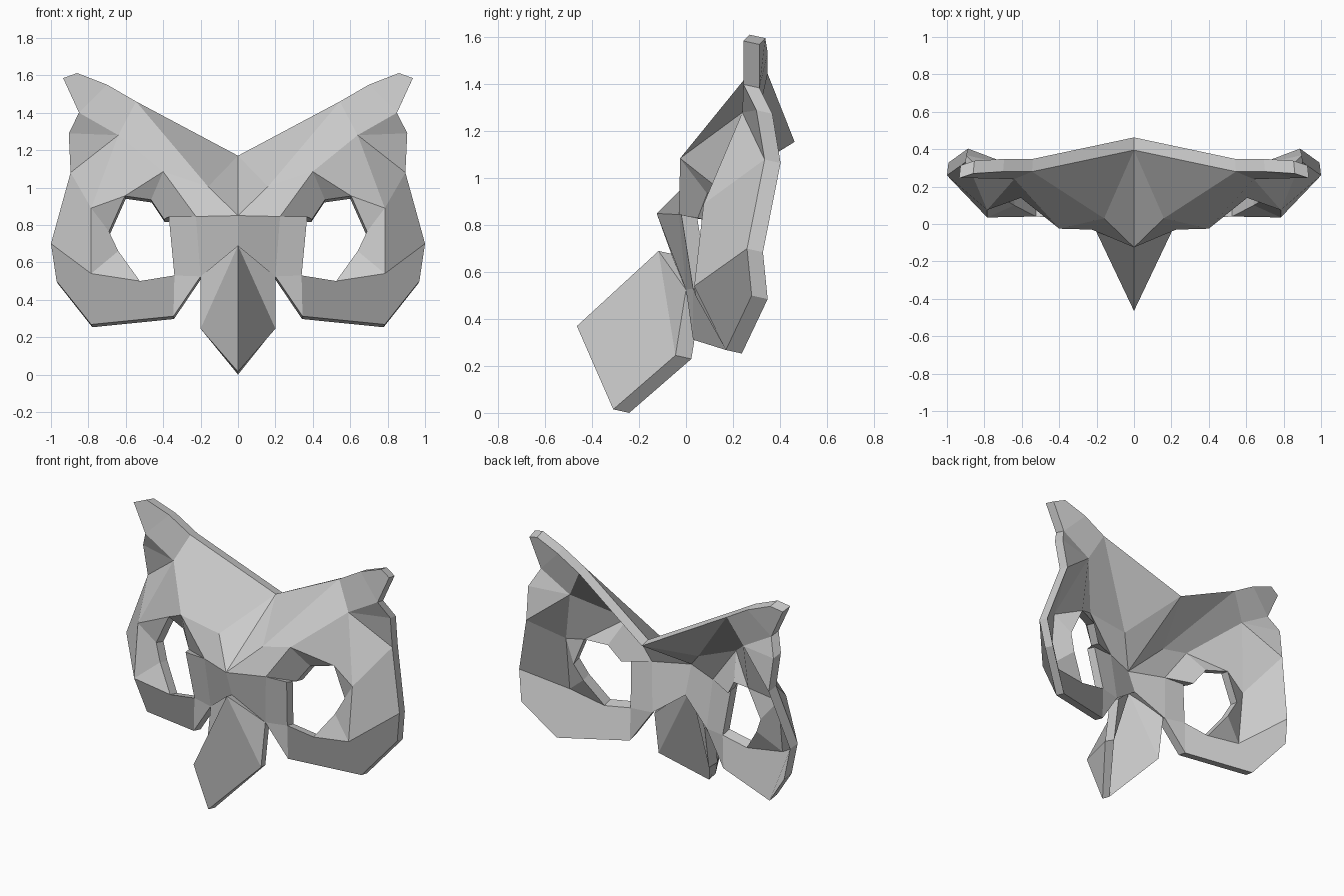
import bpy, bmesh

if "Cube" in bpy.data.objects:
    bpy.data.objects.remove(bpy.data.objects["Cube"])

grey = bpy.data.materials.new("mask_grey")
grey.diffuse_color = (0.6, 0.6, 0.6, 1)
grey.use_nodes = True
grey.node_tree.nodes["Principled BSDF"].inputs["Base Color"].default_value = grey.diffuse_color
DEPTH_Y, DROP_Z = 0.068, 0.015         # how far the shell is pulled back


class HalfShell:
    """Right half surface, mirrored across x and pulled back into a shell."""

    def __init__(self):
        self.bm = bmesh.new()
        self.v = {}

    def points(self, **pts):
        for key, co in pts.items():
            self.v[key] = self.bm.verts.new(co)

    def face(self, *keys):
        keys = list(dict.fromkeys(keys))
        self.bm.faces.new([self.v[k] for k in keys])

    def band(self, a, b):
        """Faces between two chains; a repeated point gives a triangle."""
        a, b = a.split(), b.split()
        for i in range(len(a) - 1):
            self.face(a[i], a[i + 1], b[i + 1], b[i])

    def fan(self, centre, chain):
        chain = chain.split()
        for p, q in zip(chain, chain[1:]):
            self.face(centre, p, q)

    def finish(self, name, taper):
        bm = self.bm
        half = bm.verts[:] + bm.edges[:] + bm.faces[:]
        bmesh.ops.mirror(bm, geom=half, axis='X', merge_dist=0.001)
        bmesh.ops.remove_doubles(bm, verts=bm.verts[:], dist=0.0005)
        bmesh.ops.recalc_face_normals(bm, faces=bm.faces[:])
        out = bmesh.ops.extrude_face_region(bm, geom=bm.faces[:], use_keep_orig=True)
        for g in out["geom"]:
            if isinstance(g, bmesh.types.BMVert):
                g.co.x *= taper
                g.co.y += DEPTH_Y
                g.co.z -= DROP_Z
        bmesh.ops.recalc_face_normals(bm, faces=bm.faces[:])
        mesh = bpy.data.meshes.new(name)
        bm.to_mesh(mesh)
        bm.free()
        mesh.materials.append(grey)
        bpy.context.collection.objects.link(bpy.data.objects.new(name, mesh))


mask = HalfShell()

# Forehead, brow and nose
mask.points(top=(0, .395, 1.17), bridge=(0, -.125, .85), nose=(0, -.06, .67))
mask.points(crest=(.545, .28, 1.46), ridge=(.16, .03, 1.005))
mask.points(brow_in=(.40, -.025, 1.085), brow_out=(.64, .24, 1.28))
mask.points(nose_side=(.225, -.03, .845), nostril=(.2, 0, .525))
mask.fan("top", "crest ridge bridge")
mask.band("crest ridge bridge", "brow_out brow_in nose_side")
mask.band("bridge nose", "nose_side nostril")

# Ear tuft
mask.points(ear0=(.70, .28, 1.55), ear1=(.86, .27, 1.612))
mask.points(ear2=(.935, .245, 1.585), ear3=(.85, .245, 1.40))
mask.band("ear1 ear0 crest", "ear2 ear3 brow_out")

# Temple and side panel
mask.points(temple0=(.905, .30, 1.29), temple1=(.895, .335, 1.08))
mask.points(side0=(1.0, .26, .70), side1=(.97, .28, .50), jaw0=(.785, .17, .268))
mask.points(panel0=(.785, .035, .54), panel1=(.785, .075, .89))
mask.fan("brow_out", "ear3 temple0 temple1 panel1")
mask.band("panel1 panel0", "temple1 side0")

# Recessed eye opening under the overhanging brow
mask.points(eye_in=(.37, -.02, .845), eye_low=(.34, .03, .53), eye_bot=(.525, .04, .50))
mask.points(eye_out0=(.64, .10, .66), eye_out1=(.69, .13, .765))
mask.points(eye_top0=(.605, .14, .955), eye_top1=(.465, .09, .935))
mask.points(eye_corner=(.395, .05, .83), jaw1=(.345, .03, .312))
mask.band("brow_out brow_in brow_in nose_side nose_side nostril jaw1",
          "panel1 eye_top0 eye_top1 eye_corner eye_in eye_low eye_low")
mask.band("panel0 panel0 panel1 panel1", "eye_bot eye_out0 eye_out1 eye_top0")

# Cheek as one broad facet
mask.face("jaw1", "jaw0", "side1", "side0", "panel0", "eye_bot", "eye_low")
mask.finish("mask_face", 0.992)

# Beak: folded plate hanging in front of the nose
beak = HalfShell()
beak.points(root=(0, -.117, .69), front=(0, -.465, .37), tip=(0, -.31, .015))
beak.points(wing0=(.2, 0, .525), wing1=(.2, -.045, .245))
beak.face("root", "wing0", "wing1")
beak.face("front", "tip", "wing1", "root")
beak.finish("beak", 0.92)
